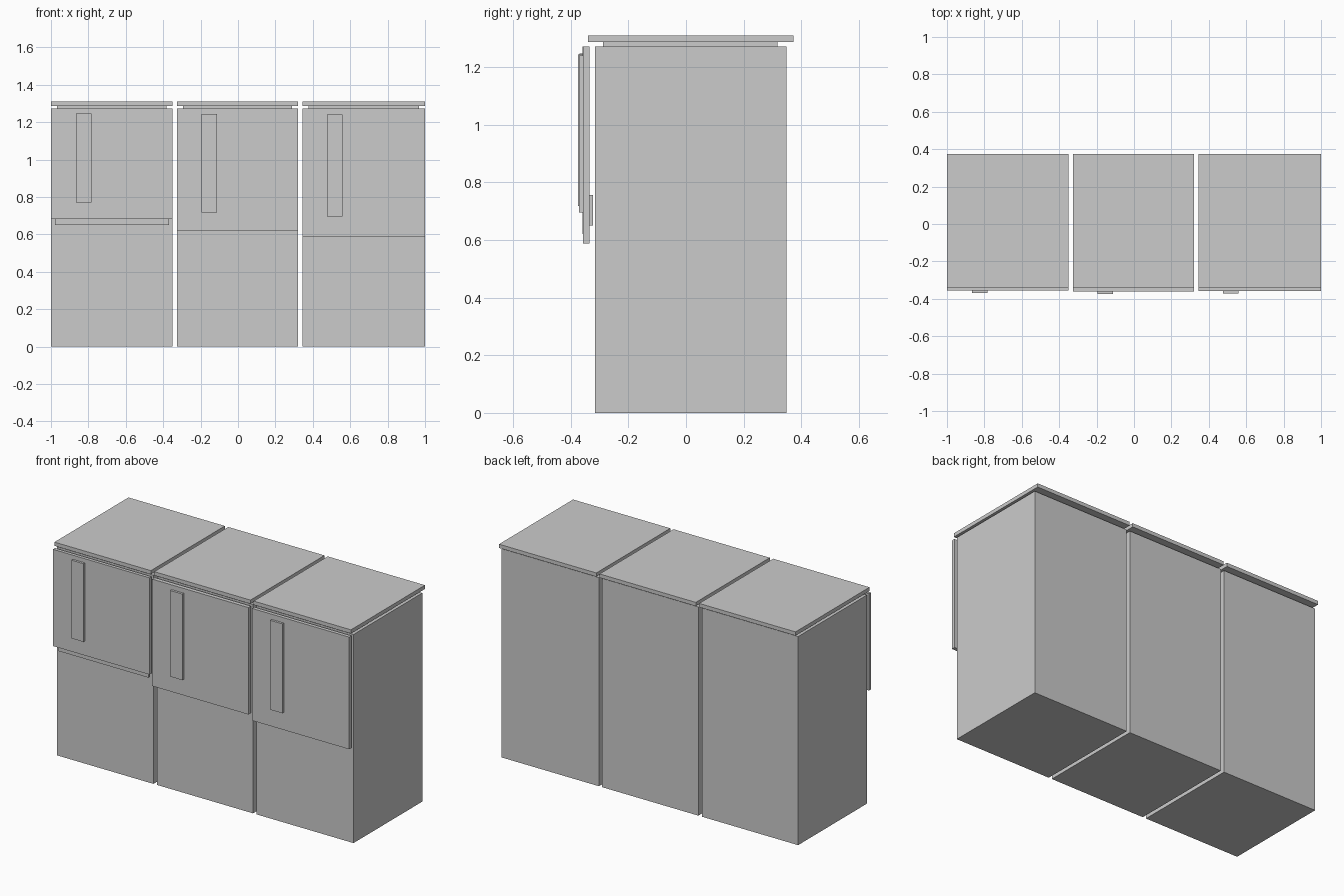
import bpy
import bmesh
from mathutils import Vector

cube = bpy.data.objects.get("Cube")
if cube:
    bpy.data.objects.remove(cube, do_unlink=True)

# One plain grey for every part
grey = bpy.data.materials.new("plain_grey")
grey.use_nodes = True
colour = (0.6, 0.6, 0.6, 1)
grey.diffuse_color = colour
grey.node_tree.nodes["Principled BSDF"].inputs["Base Color"].default_value = colour


def box(name, x, y, z):
    """Box between (low, high) limits on each axis."""
    low, high = Vector((x[0], y[0], z[0])), Vector((x[1], y[1], z[1]))
    mesh = bpy.data.meshes.new(name)
    bm = bmesh.new()
    bmesh.ops.create_cube(bm, size=1)
    for v in bm.verts:
        v.co = (low + high) / 2 + v.co * (high - low)
    bm.to_mesh(mesh)
    bm.free()
    mesh.materials.append(grey)
    obj = bpy.data.objects.new(name, mesh)
    bpy.context.collection.objects.link(obj)
    return obj


BODY_TOP = 1.272

# name, x limits, door front y, door bottom, handle left x, handle (bottom, top)
units = [
    ("right", (-1.0, -0.35), -0.355, 0.682, -0.866, (0.77, 1.247)),
    ("middle", (-0.327, 0.322), -0.36, 0.62, -0.195, (0.718, 1.243)),
    ("left", (0.344, 1.0), -0.357, 0.588, 0.477, (0.695, 1.24)),
]

for name, (x0, x1), front, door_bottom, grip, grip_z in units:
    # Carcass with a recessed neck under an overhanging worktop
    box(name + "_cabinet_body", (x0, x1), (-0.315, 0.348), (0, BODY_TOP))
    box(name + "_worktop_neck", (x0 + 0.032, x1 - 0.032), (-0.288, 0.318), (BODY_TOP, 1.288))
    box(name + "_worktop", (x0, x1), (-0.34, 0.373), (1.287, 1.31))

    # Floating front panel, the batten behind it and its handle
    box(name + "_door", (x0, x1), (front, -0.335), (door_bottom, BODY_TOP))
    box(name + "_door_batten", (x0 + 0.022, x1 - 0.02), (-0.335, -0.322), (0.65, 0.757))
    box(name + "_handle", (grip, grip + 0.082), (front - 0.014, front), grip_z)
